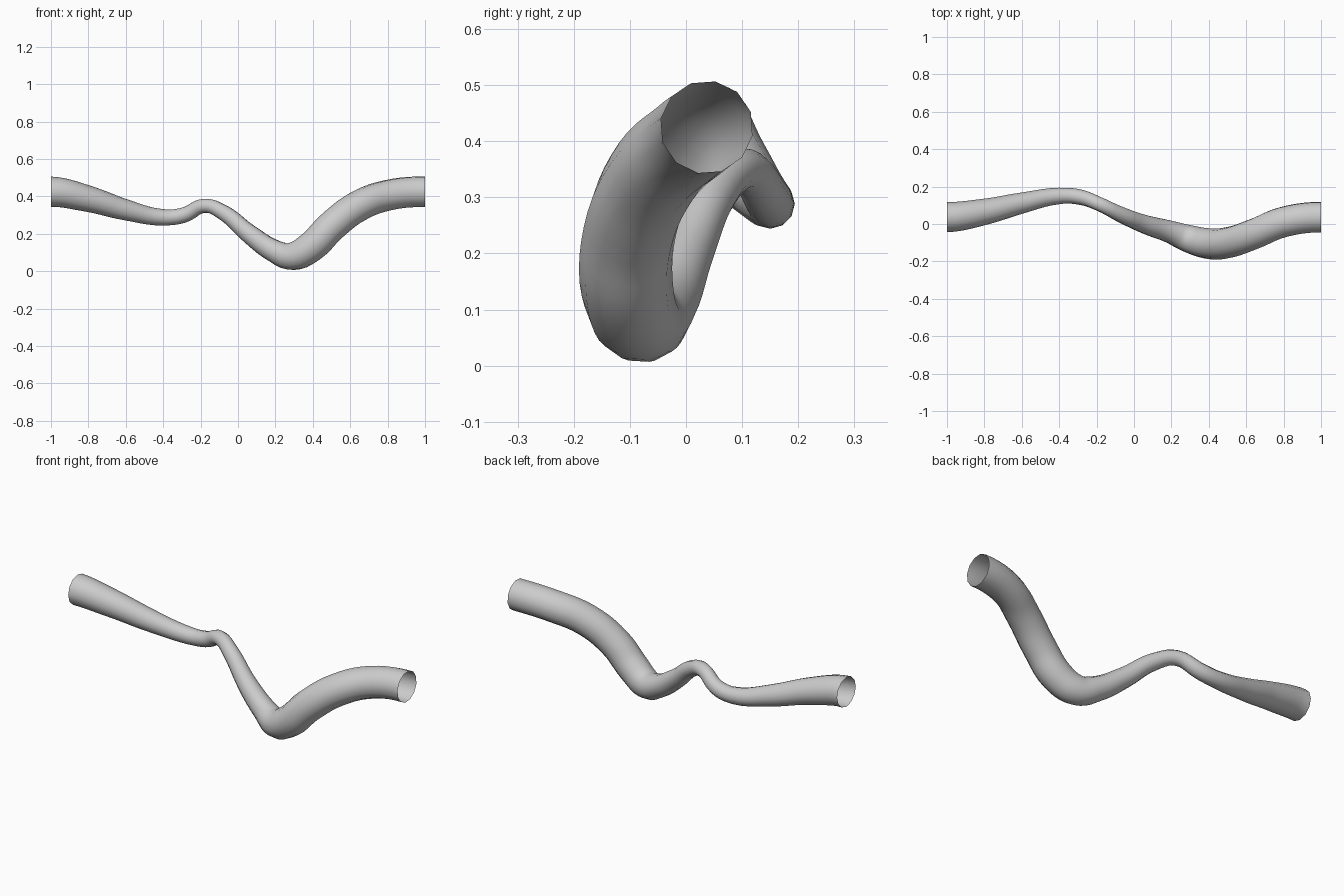
import bpy

if "Cube" in bpy.data.objects:
    bpy.data.objects.remove(bpy.data.objects["Cube"])

# Path points: x, y, z, tube radius
path = [
    (-1.00, 0.037, 0.425, 0.081),
    (-0.80, 0.065, 0.387, 0.070),
    (-0.60, 0.112, 0.328, 0.056),
    (-0.40, 0.150, 0.288, 0.044),
    (-0.29, 0.144, 0.300, 0.041),
    (-0.18, 0.104, 0.350, 0.038),
    (-0.08, 0.055, 0.315, 0.042),
    (0.06, -0.002, 0.200, 0.051),
    (0.20, -0.044, 0.105, 0.062),
    (0.29, -0.078, 0.080, 0.075),
    (0.39, -0.104, 0.130, 0.082),
    (0.50, -0.100, 0.240, 0.083),
    (0.64, -0.054, 0.346, 0.083),
    (0.80, 0.011, 0.406, 0.083),
    (1.00, 0.037, 0.425, 0.083),
]

# Open-ended tapering tube
curve = bpy.data.curves.new("bent_tube", "CURVE")
curve.dimensions = "3D"
curve.resolution_u = 5
curve.bevel_depth = 1.0
curve.bevel_resolution = 4
curve.use_fill_caps = False
spline = curve.splines.new("BEZIER")
spline.bezier_points.add(len(path) - 1)
for point, (x, y, z, radius) in zip(spline.bezier_points, path):
    point.co = (x, y, z)
    point.radius = radius
    point.handle_left_type = point.handle_right_type = "AUTO"
spline.radius_interpolation = "CARDINAL"

# Level both end tangents along x
for point, step, slope in ((spline.bezier_points[0], 0.065, 0.0),
                           (spline.bezier_points[-1], 0.065, 0.0)):
    point.handle_left_type = point.handle_right_type = "FREE"
    point.handle_left = (point.co.x - step, point.co.y, point.co.z)
    point.handle_right = (point.co.x + step, point.co.y, point.co.z)

tube = bpy.data.objects.new("bent_tube", curve)
bpy.context.collection.objects.link(tube)

# Mesh with smooth shading
bpy.context.view_layer.objects.active = tube
tube.select_set(True)
bpy.ops.object.convert(target="MESH")
bpy.ops.object.shade_smooth()
